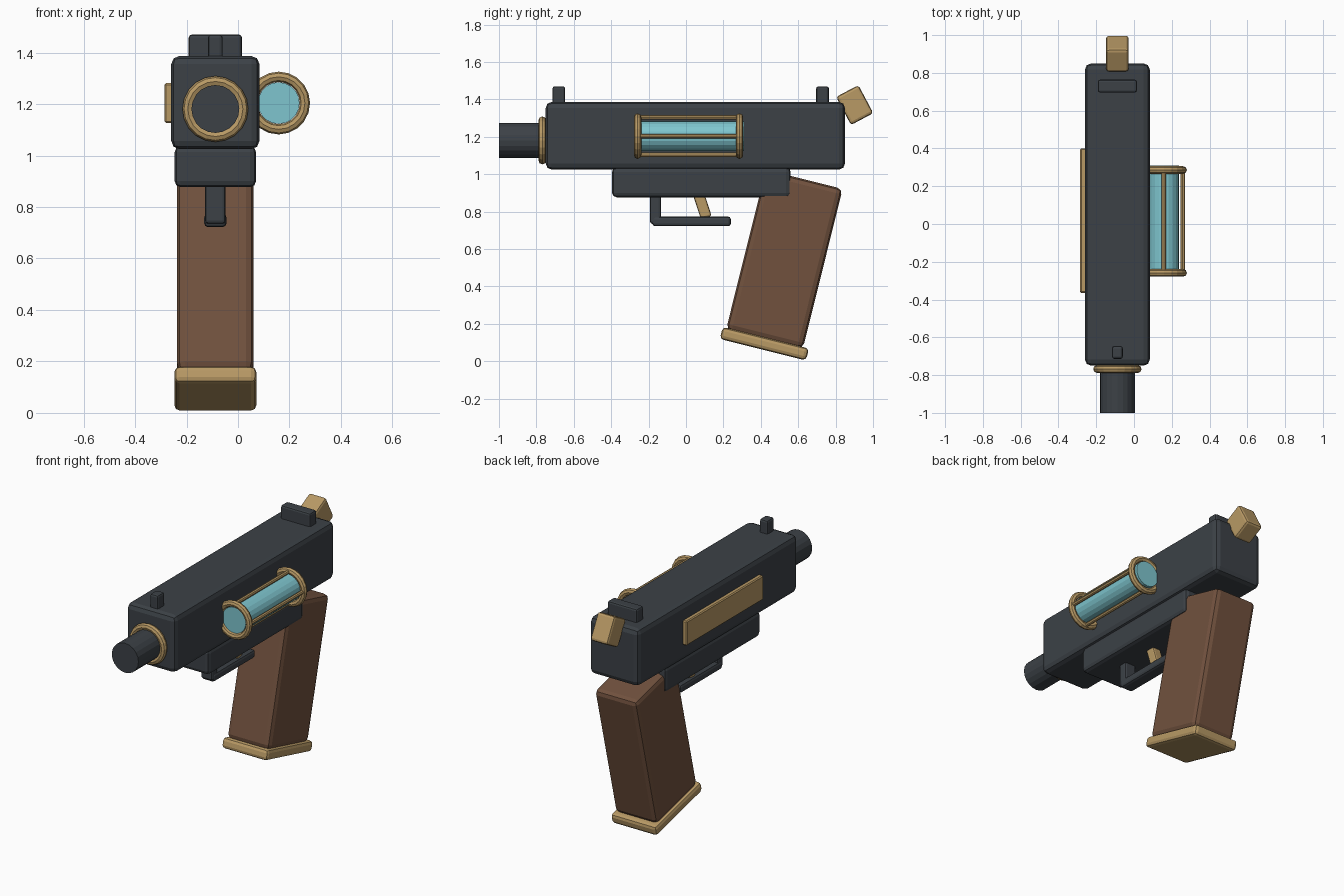
import bpy
from math import radians, pi, cos, sin
from mathutils import Matrix

cube = bpy.data.objects.get("Cube")
if cube:
    bpy.data.objects.remove(cube, do_unlink=True)

CX = -0.088          # centre line of the body
LEAN = radians(-14)  # rake of the grip


def material(name, rgb):
    m = bpy.data.materials.new(name)
    m.use_nodes = True
    m.diffuse_color = (*rgb, 1)
    m.node_tree.nodes["Principled BSDF"].inputs["Base Color"].default_value = (*rgb, 1)
    return m


steel = material("dark_steel", (0.045, 0.053, 0.062))
wood = material("brown_wood", (0.165, 0.083, 0.048))
brass = material("brass", (0.48, 0.32, 0.13))
glass = material("aqua_glass", (0.21, 0.56, 0.62))


def finish(name, mat):
    o = bpy.context.object
    o.name = o.data.name = name
    o.data.materials.append(mat)
    return o


def box(name, mat, centre, size, bevel=0.012, tilt=0, segments=2):
    """Bevelled block, optionally tilted about x."""
    bpy.ops.mesh.primitive_cube_add(size=1, location=centre, rotation=(tilt, 0, 0))
    o = finish(name, mat)
    o.data.transform(Matrix.Diagonal((*size, 1)))
    b = o.modifiers.new("bevel", "BEVEL")
    b.width, b.segments = bevel, segments
    return o


def tube(name, mat, x, z, y0, y1, radius, sides=20):
    """Cylinder running along y."""
    bpy.ops.mesh.primitive_cylinder_add(vertices=sides, radius=radius, depth=y1 - y0,
                                        location=(x, (y0 + y1) / 2, z), rotation=(pi / 2, 0, 0))
    return finish(name, mat)


def ring(name, x, y, z, major, minor):
    """Brass ring facing along y."""
    bpy.ops.mesh.primitive_torus_add(major_segments=20, minor_segments=8, major_radius=major,
                                     minor_radius=minor, location=(x, y, z), rotation=(pi / 2, 0, 0))
    return finish(name, brass)


# Body
box("slide", steel, (CX, 0.05, 1.206), (0.343, 1.6, 0.362), 0.032)
box("lower_frame", steel, (CX, 0.082, 0.957), (0.317, 0.955, 0.16), 0.024)
tube("barrel", steel, CX, 1.181, -1.0, -0.65, 0.093)
ring("barrel_ring", CX, -0.768, 1.181, 0.107, 0.021)

# Sights and hammer
box("front_sight", steel, (CX, -0.68, 1.42), (0.057, 0.068, 0.1))
box("rear_sight", steel, (CX, 0.73, 1.42), (0.207, 0.068, 0.1))
box("hammer", brass, (CX, 0.902, 1.37), (0.12, 0.135, 0.17), 0.015, radians(28))

# Grip and its base plate
box("grip", wood, (CX, 0.526, 0.546), (0.297, 0.423, 0.88), 0.03, LEAN)
box("grip_base_plate", brass, (CX, 0.419, 0.094), (0.318, 0.475, 0.066), 0.02, LEAN)

# Trigger and guard
box("trigger_guard_post", steel, (CX, -0.163, 0.815), (0.08, 0.058, 0.16))
box("trigger_guard_bar", steel, (CX, 0.03, 0.748), (0.087, 0.42, 0.052), 0.015)
box("trigger", brass, (CX, 0.085, 0.84), (0.06, 0.06, 0.15), 0.01, radians(18))

# Right hand panel
box("side_panel", brass, (-0.268, 0.018, 1.204), (0.034, 0.765, 0.154), 0.006, 0, 1)

# Glass vial in its cage on the left side
VX, VZ = 0.158, 1.204
tube("vial", glass, VX, VZ, -0.265, 0.31, 0.081)
for label, y in (("front", -0.259), ("back", 0.286)):
    ring("vial_ring_" + label, VX, y, VZ, 0.102, 0.02)
for i in range(4):
    a = i * pi / 2
    tube("vial_rod_%d" % (i + 1), brass, VX + 0.1 * cos(a), VZ + 0.1 * sin(a),
         -0.26, 0.287, 0.012, 8)
